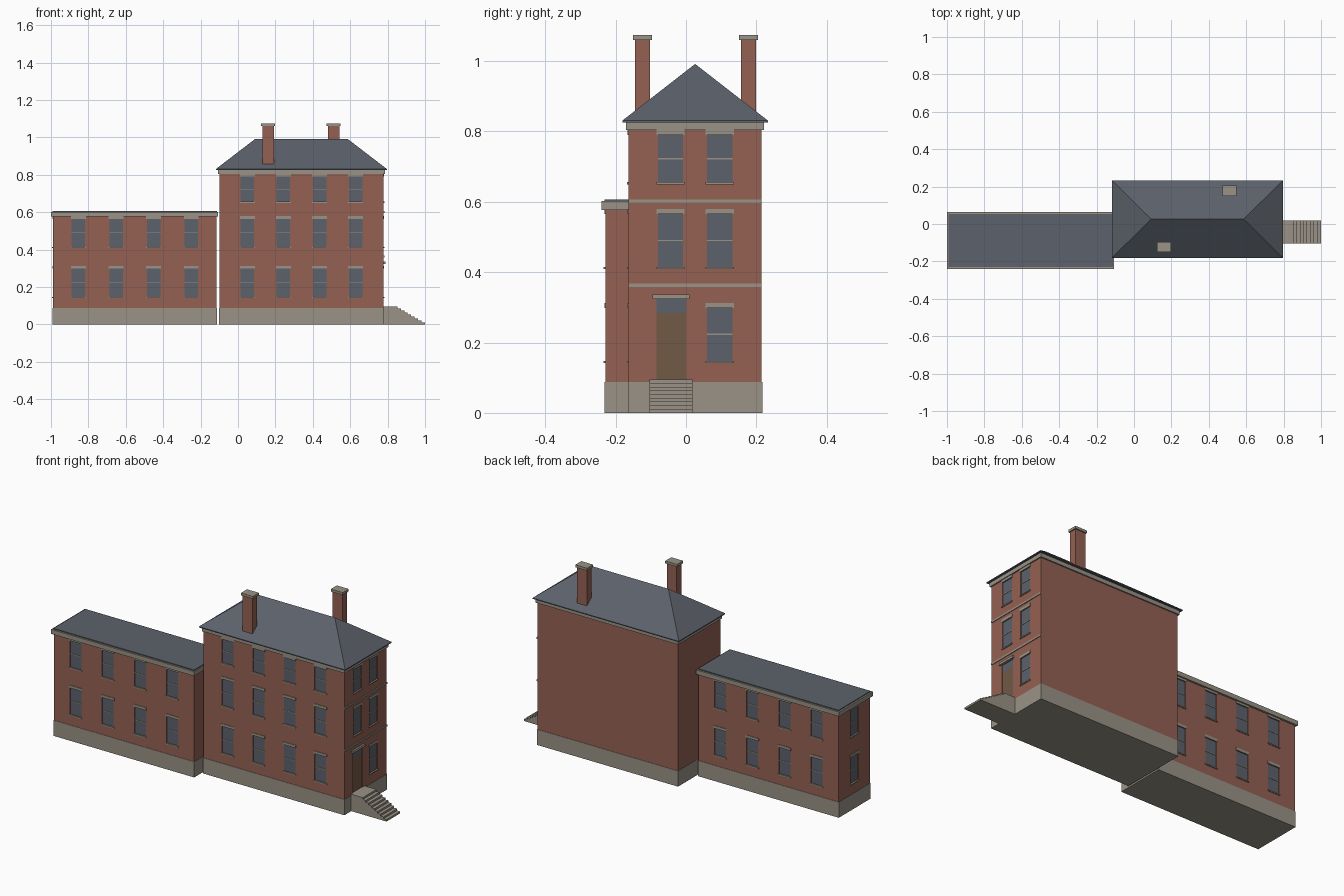
import bpy, bmesh
from mathutils import Matrix, Vector

cube = bpy.data.objects.get("Cube")
if cube:
    bpy.data.objects.remove(cube, do_unlink=True)


def material(name, rgb):
    m = bpy.data.materials.new(name)
    m.use_nodes = True
    m.diffuse_color = (*rgb, 1)
    bsdf = m.node_tree.nodes["Principled BSDF"]
    bsdf.inputs["Base Color"].default_value = (*rgb, 1)
    bsdf.inputs["Roughness"].default_value = 0.9
    return m


BRICK = material("red brick", (0.30, 0.12, 0.087))
STONE = material("grey stone", (0.32, 0.29, 0.24))
SLATE = material("slate grey", (0.107, 0.12, 0.145))
DOOR = material("brown door", (0.165, 0.10, 0.06))


def finish(name, bm, mat):
    bmesh.ops.recalc_face_normals(bm, faces=bm.faces)
    mesh = bpy.data.meshes.new(name)
    bm.to_mesh(mesh)
    bm.free()
    mesh.materials.append(mat)
    ob = bpy.data.objects.new(name, mesh)
    bpy.context.scene.collection.objects.link(ob)
    return ob


def boxes(name, spans, mat):
    """One object made of boxes, each given as (x0, x1, y0, y1, z0, z1)."""
    bm = bmesh.new()
    for x0, x1, y0, y1, z0, z1 in spans:
        mid = Vector((x0 + x1, y0 + y1, z0 + z1)) / 2
        scale = Matrix.Diagonal((x1 - x0, y1 - y0, z1 - z0, 1))
        bmesh.ops.create_cube(bm, size=1, matrix=Matrix.Translation(mid) @ scale)
    return finish(name, bm, mat)


def grow(span, d):
    x0, x1, y0, y1, z0, z1 = span
    return (x0 - d, x1 + d, y0 - d, y1 + d, z0, z1)


def on_wall(wall, a0, a1, d0, d1, z0, z1):
    """Box on a wall: a runs along it, d is the distance out from it."""
    axis, sign, plane = wall
    lo, hi = sorted((plane + sign * d0, plane + sign * d1))
    return (lo, hi, a0, a1, z0, z1) if axis == "x" else (a0, a1, lo, hi, z0, z1)


def cut(wall_ob, openings):
    cutter = boxes("opening_cutter", openings, BRICK)
    cutter.hide_render = True
    mod = wall_ob.modifiers.new("openings", "BOOLEAN")
    mod.operation = "DIFFERENCE"
    mod.solver = "EXACT"
    mod.object = cutter
    bpy.context.view_layer.objects.active = wall_ob
    bpy.ops.object.modifier_apply(modifier=mod.name)
    bpy.data.objects.remove(cutter, do_unlink=True)


RECESS = 0.008
HALF = 0.036


def windows(name, wall, places):
    """Sash windows at (centre, bottom, top); returns the openings to cut."""
    holes, glass, rails, trim = [], [], [], []
    for c, z0, z1 in places:
        a0, a1 = c - HALF, c + HALF
        mid = (z0 + z1) / 2
        holes.append(on_wall(wall, a0, a1, -RECESS, 0.02, z0, z1))
        glass.append(on_wall(wall, a0, a1, -RECESS, -0.004, z0, z1))
        rails.append(on_wall(wall, a0, a1, -0.004, -0.002, mid - 0.002, mid + 0.002))
        trim.append(on_wall(wall, a0 - 0.004, a1 + 0.004, -0.003, 0.003, z1, z1 + 0.015))
        trim.append(on_wall(wall, a0 - 0.004, a1 + 0.004, -0.003, 0.005, z0 - 0.006, z0))
    boxes(name + "_window_glass", glass, SLATE)
    boxes(name + "_window_rails", rails, STONE)
    boxes(name + "_lintels_and_sills", trim, STONE)
    return holes


# Main block and wing: walls and stone plinths
PLINTH = 0.088
MAIN = (-0.10, 0.778, -0.163, 0.215, PLINTH, 0.806)
WING = (-0.99, -0.114, -0.229, 0.052, PLINTH, 0.58)
main_walls = boxes("main_walls", [MAIN], BRICK)
wing_walls = boxes("wing_walls", [WING], BRICK)
for name, block in (("main_plinth", MAIN), ("wing_plinth", WING)):
    boxes(name, [grow(block[:4] + (0, PLINTH), 0.002)], STONE)

FLOORS = [(0.148, 0.298), (0.415, 0.565), (0.656, 0.79)]
MAIN_COLUMNS = [0.05 + 0.193 * i for i in range(4)]
WING_COLUMNS = [-0.853 + 0.201 * i for i in range(4)]
SIDE_COLUMNS = [-0.044, 0.096]
right_wall = ("x", 1, MAIN[1])

# Main block windows; the door takes one ground floor place
front = [(c, *f) for f in FLOORS for c in MAIN_COLUMNS]
side = [(c, *f) for f in FLOORS for c in SIDE_COLUMNS][1:]
holes = windows("main_front", ("y", -1, MAIN[2]), front)
holes += windows("main_right", right_wall, side)

# Door, transom light and hood
D0, D1 = -0.084, 0.0
holes.append(on_wall(right_wall, D0, D1, -RECESS, 0.02, 0.095, 0.324))
boxes("door", [on_wall(right_wall, D0, D1, -RECESS, -0.004, 0.095, 0.284)], DOOR)
boxes("door_transom", [on_wall(right_wall, D0, D1, -RECESS, -0.004, 0.284, 0.324)], SLATE)
boxes("door_hood", [on_wall(right_wall, D0 - 0.011, D1 + 0.01, -0.003, 0.01, 0.324, 0.337)], STONE)
cut(main_walls, holes)

# Wing windows
both = [(c, *f) for f in FLOORS[:2] for c in WING_COLUMNS]
end = [(-0.088, *f) for f in FLOORS[:2]]
holes = windows("wing_front", ("y", -1, WING[2]), both)
holes += windows("wing_back", ("y", 1, WING[3]), both)
holes += windows("wing_end", ("x", -1, WING[0]), end)
cut(wing_walls, holes)

# Belt courses on the entrance side
boxes("belt_courses", [on_wall(right_wall, MAIN[2], MAIN[3], -0.003, 0.004, z, z + 0.01)
                       for z in (0.358, 0.597)], STONE)

# Cornices and the flat wing roof
boxes("main_cornice", [grow(MAIN[:4] + (0.804, 0.828), 0.007)], STONE)
boxes("wing_cornice", [(-1.0, -0.106, -0.24, 0.063, 0.577, 0.602)], STONE)
boxes("wing_roof", [(-0.991, -0.112, -0.231, 0.054, 0.602, 0.607)], SLATE)

# Hipped main roof
bm = bmesh.new()
x0, x1, y0, y1, _, _ = grow(MAIN, 0.018)
EAVE, TOP, RIDGE = 0.826, 0.992, (y0 + y1) / 2
low = [bm.verts.new((x, y, EAVE)) for x, y in ((x0, y0), (x1, y0), (x1, y1), (x0, y1))]
high = [bm.verts.new((x, y, EAVE + 0.005)) for x, y, _ in (v.co for v in low)]
left, right = (bm.verts.new((x, RIDGE, TOP)) for x in (0.092, 0.586))
bm.faces.new(low)
for i in range(4):
    j = (i + 1) % 4
    bm.faces.new((low[i], low[j], high[j], high[i]))
bm.faces.new((high[0], high[1], right, left))
bm.faces.new((high[1], high[2], right))
bm.faces.new((high[2], high[3], left, right))
bm.faces.new((high[3], high[0], left))
finish("main_roof", bm, SLATE)

# Chimneys
for name, x, y in (("front_chimney", 0.161, -0.124), ("back_chimney", 0.511, 0.178)):
    shaft = (x - 0.031, x + 0.031, y - 0.021, y + 0.021, 0.82, 1.062)
    boxes(name, [shaft], BRICK)
    boxes(name + "_cap", [grow(shaft[:4] + (1.06, 1.074), 0.006)], STONE)

# Entrance steps, extruded from a stepped side profile
STEPS, LANDING, RISE = 8, 0.852, 0.0106
run = (1.0 - LANDING) / STEPS
profile = [(MAIN[1], 0), (MAIN[1], RISE * (STEPS + 1))]
for i in range(STEPS + 1):
    x = LANDING + run * i
    profile += [(x, RISE * (STEPS + 1 - i)), (x, RISE * (STEPS - i))]
bm = bmesh.new()
face = bm.faces.new([bm.verts.new((x, -0.104, z)) for x, z in profile])
ext = bmesh.ops.extrude_face_region(bm, geom=[face])
moved = [v for v in ext["geom"] if isinstance(v, bmesh.types.BMVert)]
bmesh.ops.translate(bm, verts=moved, vec=(0, 0.122, 0))
finish("entrance_steps", bm, STONE)
